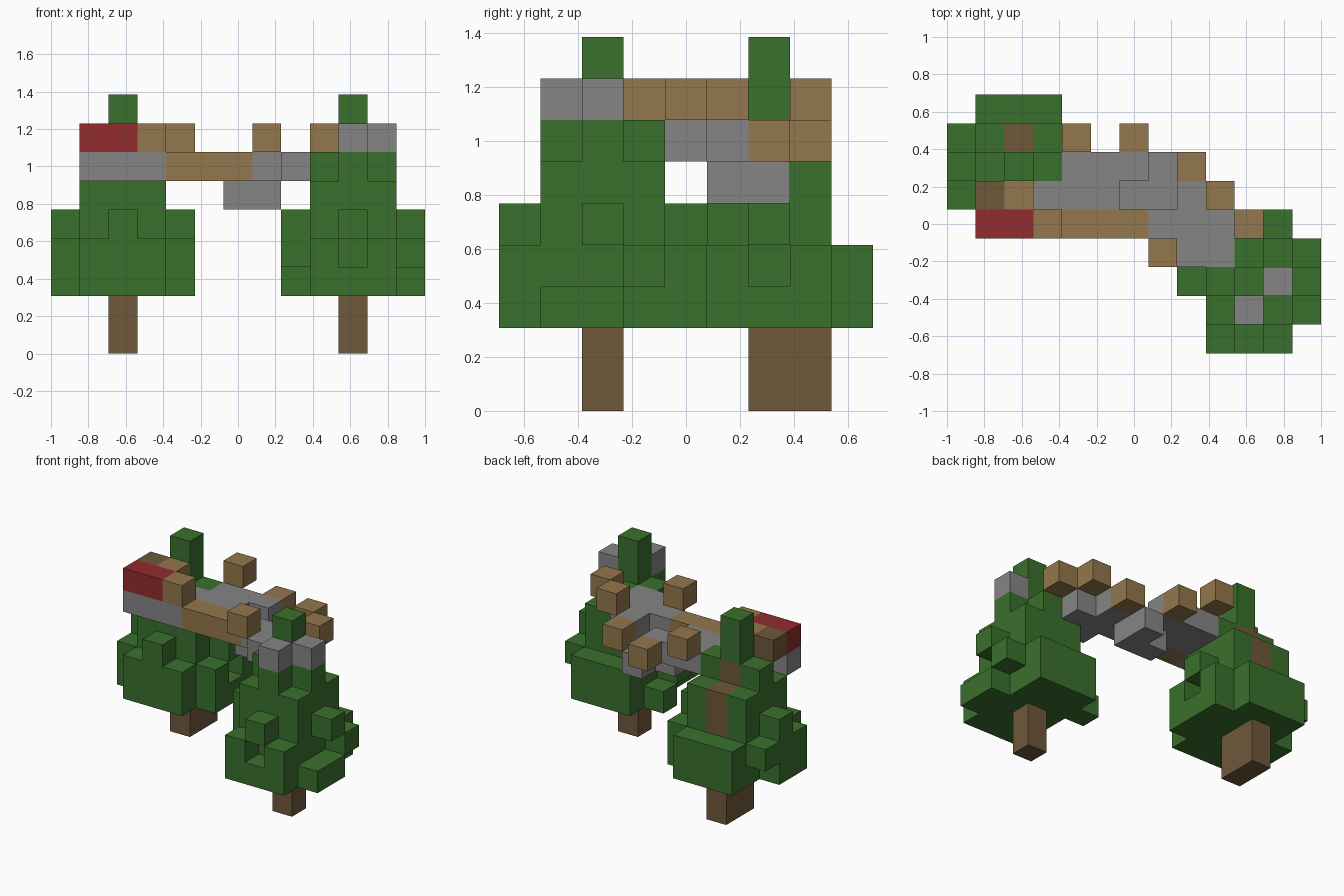
import bpy, bmesh
from mathutils import Vector

cube = bpy.data.objects.get("Cube")
if cube:
    bpy.data.objects.remove(cube, do_unlink=True)

CELL = 2 / 13
ORIGIN = Vector((-1, -4.5 * CELL, 0))


def material(name, r, g, b):
    m = bpy.data.materials.new(name)
    m.use_nodes = True
    m.diffuse_color = (r, g, b, 1)
    m.node_tree.nodes["Principled BSDF"].inputs["Base Color"].default_value = (r, g, b, 1)
    return m


green = material("leaf green", .042, .162, .026)
bark = material("bark brown", .159, .098, .042)
tan = material("light wood", .292, .184, .072)
grey = material("stone grey", .235, .235, .235)
red = material("red", .287, .025, .027)

cells = {}   # grid cell -> part name
looks = {}   # part name -> material


def fill(part, mat, x, y, z):
    """Fill a block of cells; each range is a number or an inclusive pair."""
    looks[part] = mat
    spans = [range(r[0], r[1] + 1) if isinstance(r, tuple) else (r,) for r in (x, y, z)]
    for i in spans[0]:
        for j in spans[1]:
            for k in spans[2]:
                cells[i, j, k] = part


def crown(part, cx, cy):
    """Main foliage shared by both trees: wide skirt, core, cross, tip."""
    near, far = (cx - 1, cx + 1), (cy - 1, cy + 1)
    fill(part, green, near, (cy - 2, cy + 2), (2, 3))
    fill(part, green, near, far, (2, 5))
    fill(part, green, near, cy, 6)
    fill(part, green, cx, far, 6)
    fill(part, green, cx, cy, (7, 8))
    fill(part, green, cx, cy - 2, 4)


# Tree on the right, with a double trunk
RT = "right_tree_leaves"
crown(RT, 2, 6)
fill(RT, green, 4, (5, 7), 2)
for y in (5, 7):
    fill(RT, green, 4, y, 3)
fill(RT, green, 4, 6, 4)
fill(RT, green, 0, (5, 6), (2, 3))
fill(RT, green, 0, 7, 3)
fill(RT, green, 0, 6, 4)
del cells[2, 7, 6]
fill("right_tree_trunk", bark, 2, 6, (0, 6))
fill("right_tree_trunk", bark, 2, 7, (0, 5))

# Tree on the left
LT = "left_tree_leaves"
crown(LT, 10, 2)
del cells[10, 0, 3]
fill(LT, green, 12, (1, 2), 2)
fill(LT, green, 12, 3, 3)
fill(LT, green, 12, 2, 4)
fill(LT, green, 8, 2, (3, 4))
fill(LT, green, 8, 3, 2)
fill("left_tree_trunk", bark, 10, 2, (0, 1))

# Stone bridge deck, its sunken middle and the stones by the tree top
DECK = "bridge_deck"
fill(DECK, grey, (1, 3), 4, 6)
fill(DECK, grey, (3, 5), 5, 6)
fill(DECK, grey, (4, 6), 6, 6)
fill(DECK, grey, (7, 9), 4, 6)
fill(DECK, grey, (8, 9), 3, 6)
fill(DECK, grey, 8, 5, 6)
fill(DECK, grey, (6, 7), 5, 5)
fill(DECK, grey, 7, 6, 5)
fill("tree_top_stones", grey, 10, 1, 7)
fill("tree_top_stones", grey, 11, 2, 7)

# Wooden edge beam and railing posts
fill("edge_beam", tan, (4, 6), 4, 6)
for x, y, z in ((2, 5, 7), (3, 4, 7), (4, 7, 7), (6, 7, 6), (8, 6, 6),
                (9, 5, 7), (10, 4, 7), (7, 3, 7)):
    fill("railing_posts", tan, x, y, z)

# Red block with a dark wooden block behind it
fill("red_block", red, (1, 2), 4, 7)
fill("dark_wood_block", bark, 1, 5, 7)

# Turn each part into a mesh of its exposed cell faces
for part, mat in looks.items():
    bm = bmesh.new()
    corners = {}
    for cell in [c for c, p in cells.items() if p == part]:
        for axis in range(3):
            for side in (0, 1):
                beside = list(cell)
                beside[axis] += 2 * side - 1
                if tuple(beside) in cells:
                    continue
                u, v = (axis + 1) % 3, (axis + 2) % 3
                loop = []
                for du, dv in ((0, 0), (1, 0), (1, 1), (0, 1)):
                    p = list(cell)
                    p[axis] += side
                    p[u] += du
                    p[v] += dv
                    p = tuple(p)
                    if p not in corners:
                        corners[p] = bm.verts.new(ORIGIN + Vector(p) * CELL)
                    loop.append(corners[p])
                bm.faces.new(loop if side else loop[::-1])
    mesh = bpy.data.meshes.new(part)
    bm.to_mesh(mesh)
    bm.free()
    mesh.materials.append(mat)
    bpy.context.collection.objects.link(bpy.data.objects.new(part, mesh))
